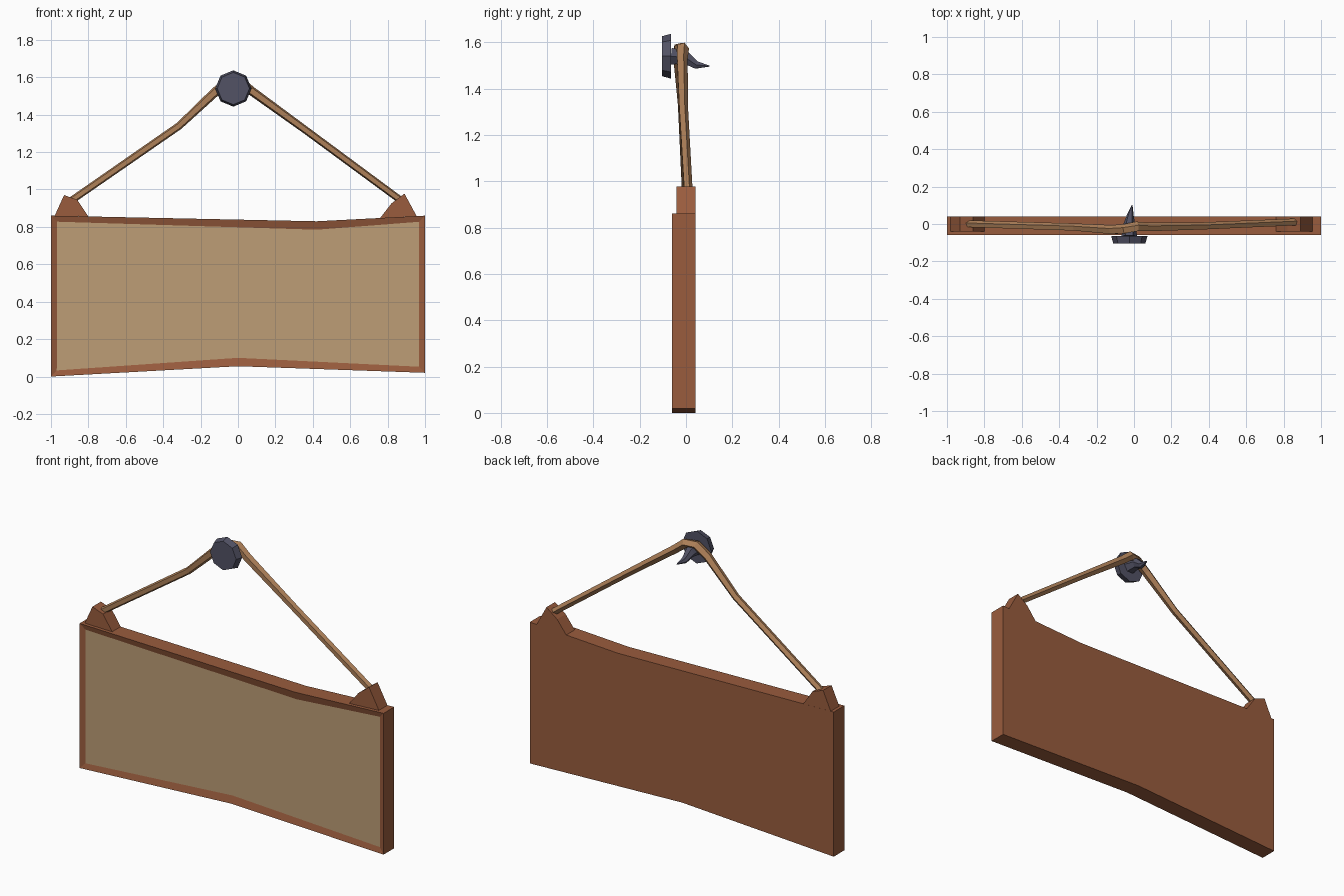
import bpy, bmesh, math
from mathutils import Vector

if "Cube" in bpy.data.objects:
    bpy.data.objects.remove(bpy.data.objects["Cube"])


def material(name, rgb):
    m = bpy.data.materials.new(name)
    m.diffuse_color = (*rgb, 1)
    m.use_nodes = True
    m.node_tree.nodes["Principled BSDF"].inputs["Base Color"].default_value = m.diffuse_color
    return m


WOOD = material("wood", (0.32, 0.107, 0.047))
PANEL = material("panel", (0.51, 0.34, 0.18))
ROPE = material("rope", (0.43, 0.22, 0.10))
IRON = material("iron", (0.085, 0.085, 0.13))


def finish(name, bm, *mats):
    bm.normal_update()
    me = bpy.data.meshes.new(name)
    bm.to_mesh(me)
    bm.free()
    for m in mats:
        me.materials.append(m)
    ob = bpy.data.objects.new(name, me)
    bpy.context.collection.objects.link(ob)
    return ob


def slab(profile, y0, y1):
    """Extrude an (x, z) outline from y0 to y1."""
    bm = bmesh.new()
    front = bm.faces.new([bm.verts.new((x, y0, z)) for x, z in profile])
    ext = bmesh.ops.extrude_face_region(bm, geom=[front], use_keep_orig=True)
    for g in ext["geom"]:
        if isinstance(g, bmesh.types.BMVert):
            g.co.y = y1
    bmesh.ops.recalc_face_normals(bm, faces=bm.faces)
    return bm


def tube(points, radii, sides, ref, phase=0.0):
    """Faceted tube through points with a radius at each one."""
    bm = bmesh.new()
    pts = [Vector(p) for p in points]
    rings = []
    for i, p in enumerate(pts):
        t = (pts[min(i + 1, len(pts) - 1)] - pts[max(i - 1, 0)]).normalized()
        u = (Vector(ref) - t * t.dot(Vector(ref))).normalized()
        v = t.cross(u)
        rings.append([bm.verts.new(p + radii[i] * (u * math.cos(a) + v * math.sin(a)))
                      for a in (phase + 2 * math.pi * k / sides for k in range(sides))])
    for a, b in zip(rings, rings[1:]):
        for k in range(sides):
            n = (k + 1) % sides
            bm.faces.new((a[k], a[n], b[n], b[k]))
    bm.faces.new(rings[0])
    bm.faces.new(rings[-1])
    bmesh.ops.recalc_face_normals(bm, faces=bm.faces)
    return bm


# Board with a slightly sunken front panel
bm = slab([(-1, 0), (0, 0.055), (1, 0.02), (1, 0.86), (0.42, 0.83), (-1, 0.86)], -0.06, 0.04)
bm.normal_update()
front = min(bm.faces, key=lambda f: f.normal.y)
bmesh.ops.inset_individual(bm, faces=[front], thickness=0.045, depth=-0.01)
front.material_index = 1
finish("sign_board", bm, WOOD, PANEL)

# Tabs that hold the rope
tabs = {
    "left_tab": [(-0.98, 0.8596), (-0.93, 0.97), (-0.86, 0.945), (-0.80, 0.8558)],
    "right_tab": [(0.76, 0.8476), (0.82, 0.925), (0.89, 0.978), (0.955, 0.8577)],
}
for name, profile in tabs.items():
    finish(name, slab(profile, -0.04, 0.04), WOOD)

# Rope bent over the nail
path = [(-0.90, 0.0, 0.935), (-0.315, -0.018, 1.34), (-0.118, -0.032, 1.525),
        (-0.05, -0.028, 1.573), (0.015, -0.015, 1.573), (0.075, -0.018, 1.525),
        (0.365, -0.012, 1.315), (0.88, 0.01, 0.935)]
finish("rope", tube(path, [0.02, 0.021, 0.026, 0.028, 0.028, 0.025, 0.021, 0.02],
                    5, (0, 1, 0)), ROPE)

# Nail: tapered eight-sided head and a bent spike
c = (-0.025, 1.54)
finish("nail_head", tube([(c[0], -0.104, c[1]), (c[0], -0.064, c[1])],
                         [0.086, 0.097], 8, (1, 0, 0)), IRON)
finish("nail_spike", tube([(c[0], -0.065, c[1]), (c[0], 0.0, 1.533),
                           (-0.02, 0.045, 1.502), (-0.01, 0.102, 1.497)],
                          [0.042, 0.031, 0.019, 0.002], 6, (1, 0, 0)), IRON)
